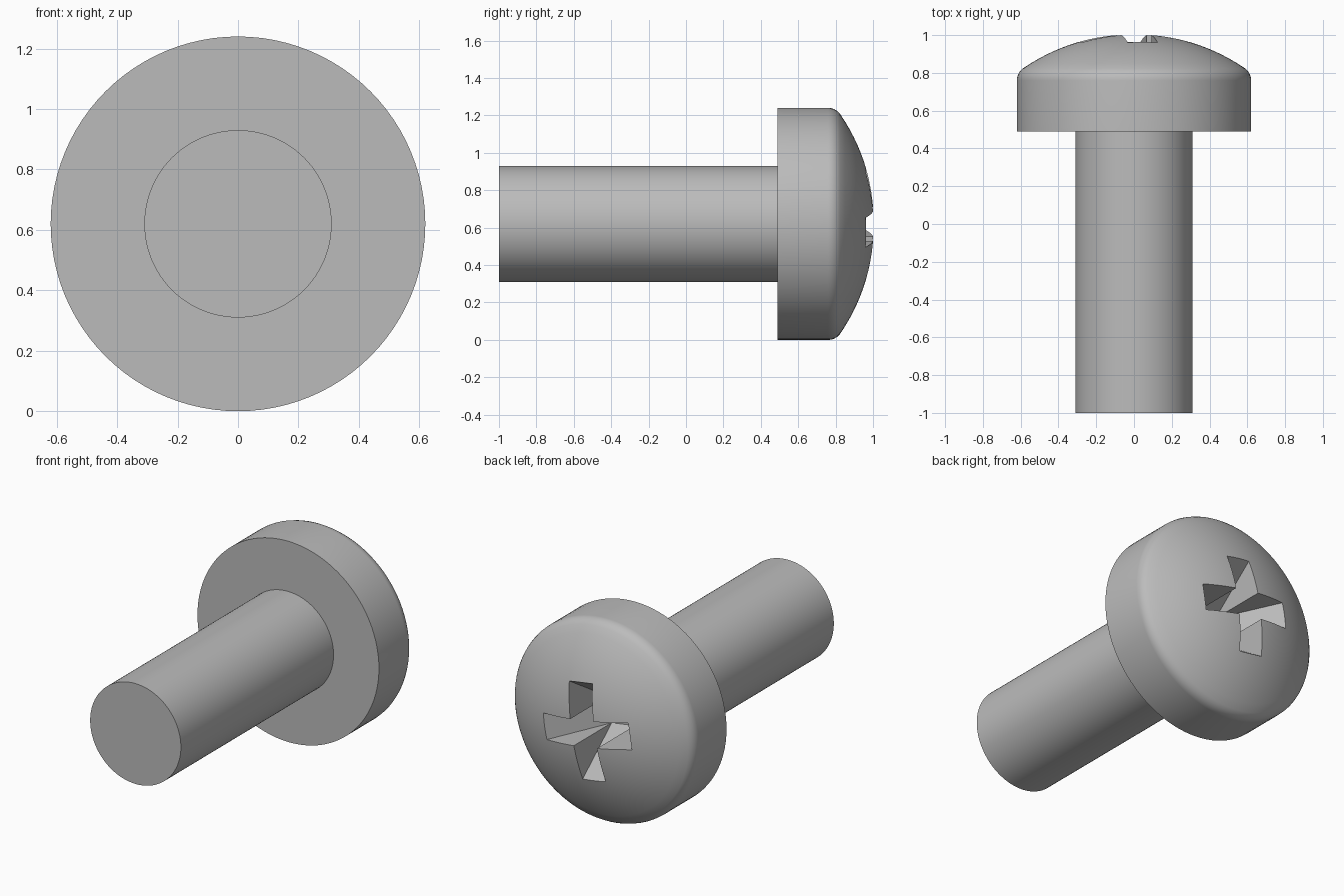
import bpy, bmesh
from math import cos, sin, pi, radians, sqrt

AXIS_Z = 0.62
SEGMENTS = 96

if "Cube" in bpy.data.objects:
    bpy.data.objects.remove(bpy.data.objects["Cube"])

steel = bpy.data.materials.new("grey steel")
steel.use_nodes = True
steel.diffuse_color = (0.5, 0.5, 0.5, 1)
steel.node_tree.nodes["Principled BSDF"].inputs["Base Color"].default_value = (0.5, 0.5, 0.5, 1)


def finish(bm, name):
    bmesh.ops.recalc_face_normals(bm, faces=bm.faces)
    mesh = bpy.data.meshes.new(name)
    bm.to_mesh(mesh)
    bm.free()
    mesh.materials.append(steel)
    obj = bpy.data.objects.new(name, mesh)
    obj.location.z = AXIS_Z
    bpy.context.collection.objects.link(obj)
    return obj


def lathe(name, profile):
    """Revolve (radius, y) points around the y axis."""
    bm = bmesh.new()
    verts = [bm.verts.new((r, y, 0)) for r, y in profile]
    edges = [bm.edges.new(pair) for pair in zip(verts, verts[1:])]
    bmesh.ops.spin(bm, geom=verts + edges, cent=(0, 0, 0), axis=(0, 1, 0),
                   angle=2 * pi, steps=SEGMENTS, use_duplicate=False)
    bmesh.ops.remove_doubles(bm, verts=bm.verts, dist=1e-5)
    return finish(bm, name)


def smooth(obj):
    bpy.ops.object.select_all(action="DESELECT")
    obj.select_set(True)
    bpy.context.view_layer.objects.active = obj
    bpy.ops.object.shade_smooth_by_angle(angle=radians(30))


# Shank
shank = lathe("shank", [(0, -1), (0.31, -1), (0.31, 0.5), (0, 0.5)])

# Pan head: flat underside, straight rim, small fillet, spherical dome
DOME, APEX = 1.04, 1.006
dome = [(r, APEX - DOME + sqrt(DOME**2 - r**2))
        for r in (0.59 * (1 - i / 14) for i in range(15))]
head = lathe("head", [(0, 0.49), (0.62, 0.49), (0.62, 0.76), (0.619, 0.775),
                      (0.613, 0.793), (0.604, 0.808)] + dome)

# Cross recess cutter: straight side walls, arm floors sloping to a square bottom
HALF, REACH, BOTTOM, TOP, TURN = 0.08, 0.384, 0.63, 1.1, radians(-9)
bm = bmesh.new()


def corner(u, v, y, quarter):
    a = TURN + quarter * pi / 2
    return bm.verts.new((u * cos(a) - v * sin(a), y, u * sin(a) + v * cos(a)))


low = [corner(HALF, -HALF, BOTTOM, q) for q in range(4)]
high = [corner(HALF, -HALF, TOP, q) for q in range(4)]
rim = []
for q in range(4):
    n = (q + 1) % 4
    tip_a = corner(REACH, -HALF, TOP, q)
    tip_b = corner(REACH, HALF, TOP, q)
    bm.faces.new((low[q], low[n], tip_b, tip_a))
    bm.faces.new((low[q], tip_a, high[q]))
    bm.faces.new((low[n], high[n], tip_b))
    rim += [high[q], tip_a, tip_b]
bm.faces.new(low)
bm.faces.new(rim)
cutter = finish(bm, "recess_cutter")
cutter.hide_render = True

cut = head.modifiers.new("cross recess", "BOOLEAN")
cut.operation = "DIFFERENCE"
cut.solver = "EXACT"
cut.object = cutter
bpy.context.view_layer.objects.active = head
bpy.ops.object.modifier_apply(modifier=cut.name)
bpy.data.objects.remove(cutter)

for part in (shank, head):
    smooth(part)
